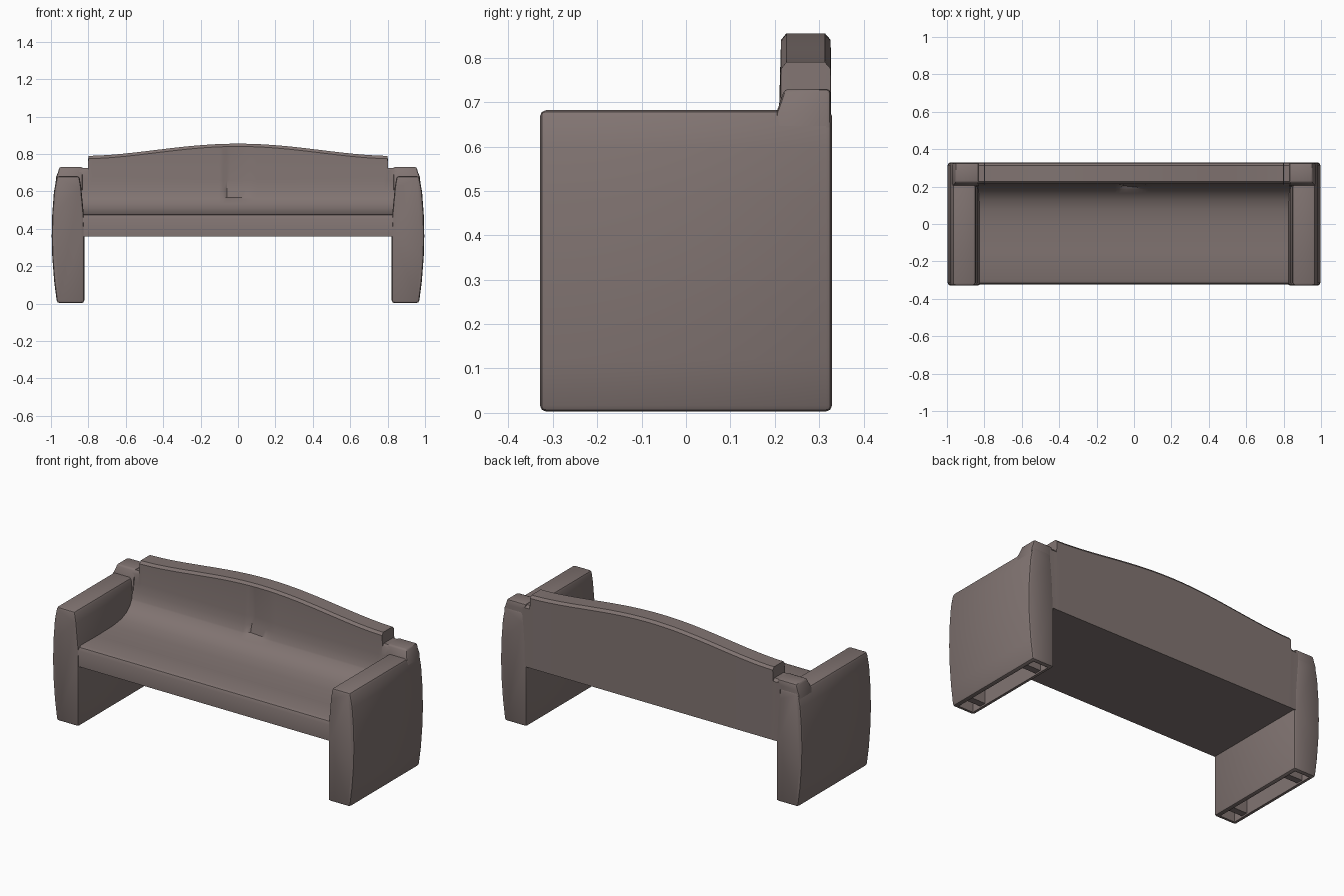
import bpy, bmesh, math
from mathutils import Vector

if "Cube" in bpy.data.objects:
    bpy.data.objects.remove(bpy.data.objects["Cube"])

mat = bpy.data.materials.new("taupe brown")
mat.diffuse_color = (0.22, 0.175, 0.167, 1)
mat.use_nodes = True
mat.node_tree.nodes["Principled BSDF"].inputs["Base Color"].default_value = mat.diffuse_color


def finish(bm, name):
    bmesh.ops.recalc_face_normals(bm, faces=bm.faces)
    me = bpy.data.meshes.new(name)
    bm.to_mesh(me)
    bm.free()
    ob = bpy.data.objects.new(name, me)
    bpy.context.collection.objects.link(ob)
    me.materials.append(mat)
    bpy.ops.object.select_all(action='DESELECT')
    ob.select_set(True)
    bpy.context.view_layer.objects.active = ob
    bpy.ops.object.shade_smooth_by_angle(angle=math.radians(35))
    return ob


def loft(bm, rings):
    vs = [[bm.verts.new(p) for p in r] for r in rings]
    n = len(vs[0])
    for a, b in zip(vs, vs[1:]):
        for i in range(n):
            j = (i + 1) % n
            bm.faces.new((a[i], a[j], b[j], b[i]))
    bm.faces.new(vs[0])
    bm.faces.new(vs[-1])


def bevel(bm, width, segments=2):
    bmesh.ops.recalc_face_normals(bm, faces=bm.faces)
    edges = [e for e in bm.edges if e.calc_face_angle(0) > 0.6]
    bmesh.ops.bevel(bm, geom=edges, offset=width, segments=segments,
                    profile=0.5, affect='EDGES')


# Seat and backrest: one side profile swept along x, with an arched top
def back_top(x):
    if abs(x) > 0.802:
        return 0.725
    return 0.79 + 0.065 * (0.5 + 0.5 * math.cos(math.pi * x / 0.8)) ** 0.85


def seat_ring(x):
    t = back_top(x)
    pts = [(-0.322, 0.36), (-0.324, 0.455), (-0.316, 0.473), (-0.295, 0.48),
           (-0.15, 0.478), (0.0, 0.48), (0.08, 0.49), (0.13, 0.508),
           (0.165, 0.533), (0.186, 0.56), (0.19, 0.567), (0.202, 0.61),
           (0.209, 0.66), (0.214, t - 0.015), (0.226, t), (0.313, t),
           (0.326, t - 0.015), (0.328, 0.36)]
    ring = []
    for i, (y, z) in enumerate(pts):
        # shallow crease in the middle of the backrest
        if 10 <= i <= 12 and -0.065 < x < 0.075:
            y += 0.014 * (1 - (x + 0.06) / 0.14)
        ring.append((x, y, z))
    return ring


xs = [-0.85, -0.803] + [round(-0.8 + 0.02 * i, 3) for i in range(81)] + [0.803, 0.85]
bm = bmesh.new()
loft(bm, [seat_ring(x) for x in xs])
finish(bm, "seat_and_backrest")

# Arm profile in x, z: bowed outside, leaning inner face above the seat
ARM = [(0.822, 0.003), (0.968, 0.003), (0.983, 0.12), (0.993, 0.25), (0.996, 0.36),
       (0.993, 0.48), (0.984, 0.60), (0.968, 0.682), (0.848, 0.682),
       (0.838, 0.62), (0.825, 0.48), (0.822, 0.36)]

for s, side in ((-1, "left"), (1, "right")):
    # Solid arm with the leg in one piece
    bm = bmesh.new()
    loft(bm, [[(s * x, y, z) for x, z in ARM] for y in (-0.329, 0.329)])
    bevel(bm, 0.014)
    # Hollow underside of the leg
    bm.normal_update()
    base = max((f for f in bm.faces if f.normal.z < -0.95), key=lambda f: f.calc_area())
    bmesh.ops.inset_region(bm, faces=[base], thickness=0.014)
    res = bmesh.ops.extrude_face_region(bm, geom=[base])
    top = [v for v in res["geom"] if isinstance(v, bmesh.types.BMVert)]
    bmesh.ops.translate(bm, verts=top, vec=Vector((0, 0, 0.1)))
    if base.is_valid:
        bmesh.ops.delete(bm, geom=[base], context='FACES_ONLY')
    finish(bm, side + "_arm")

    # Cross ribs inside the hollow
    bm = bmesh.new()
    for y in (-0.225, 0.225):
        loft(bm, [[(s * x, y + d, z) for x, z in
                   ((0.84, 0.012), (0.95, 0.012), (0.95, 0.11), (0.84, 0.11))]
                  for d in (-0.02, 0.02)])
    finish(bm, side + "_leg_ribs")

    # Stepped post joining arm and backrest
    bm = bmesh.new()
    loft(bm, [[(s * x, y, z) for x, y in ((0.83, y0), (x1, y0), (x1, 0.326), (0.83, 0.326))]
              for z, x1, y0 in ((0.50, 0.985, 0.19), (0.675, 0.973, 0.203),
                                (0.70, 0.963, 0.212), (0.73, 0.955, 0.222))])
    bevel(bm, 0.01)
    finish(bm, side + "_back_post")
